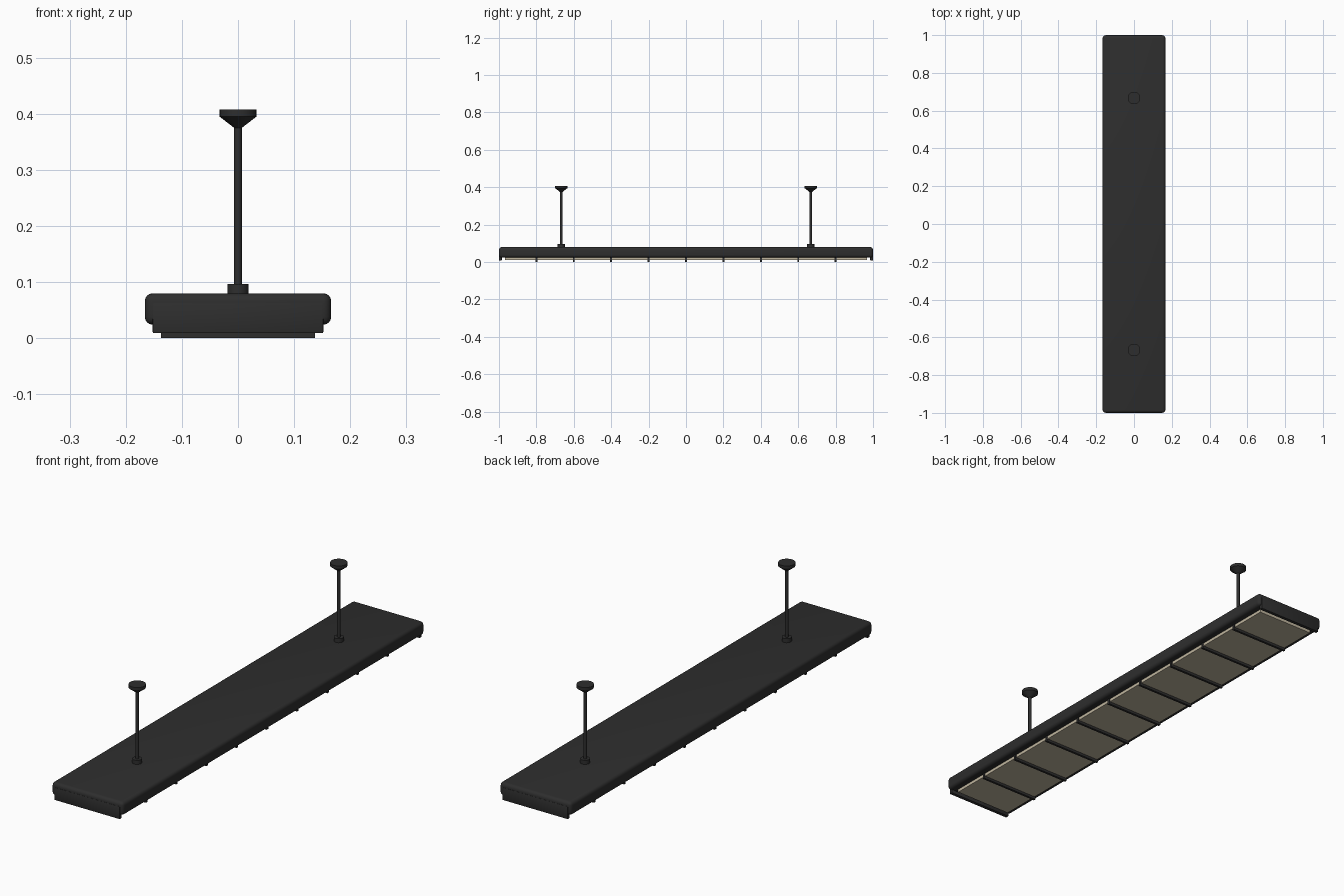
import bpy
import bmesh
from math import cos, sin, tau

cube = bpy.data.objects.get("Cube")
if cube:
    bpy.data.objects.remove(cube, do_unlink=True)


def material(name, colour):
    m = bpy.data.materials.new(name)
    m.use_nodes = True
    m.diffuse_color = colour
    bsdf = m.node_tree.nodes["Principled BSDF"]
    bsdf.inputs["Base Color"].default_value = colour
    bsdf.inputs["Roughness"].default_value = 0.6
    return m


black = material("matte_black", (0.027, 0.027, 0.027, 1))
cream = material("warm_diffuser", (0.52, 0.46, 0.34, 1))


def finish(name, bm, mat):
    bmesh.ops.recalc_face_normals(bm, faces=bm.faces)
    mesh = bpy.data.meshes.new(name)
    bm.to_mesh(mesh)
    bm.free()
    mesh.materials.append(mat)
    obj = bpy.data.objects.new(name, mesh)
    bpy.context.collection.objects.link(obj)
    bpy.ops.object.select_all(action="DESELECT")
    obj.select_set(True)
    bpy.context.view_layer.objects.active = obj
    bpy.ops.object.shade_smooth_by_angle(angle=0.6)
    return obj


def box(name, half_x, y0, y1, z0, z1, mat, bevel=0, segments=3):
    bm = bmesh.new()
    bmesh.ops.create_cube(bm, size=1)
    for v in bm.verts:
        v.co.x *= 2 * half_x
        v.co.y = y0 + (v.co.y + 0.5) * (y1 - y0)
        v.co.z = z0 + (v.co.z + 0.5) * (z1 - z0)
    if bevel:
        bmesh.ops.bevel(bm, geom=bm.edges[:], offset=bevel, segments=segments,
                        profile=0.5, affect="EDGES")
    return finish(name, bm, mat)


def turned(name, y, profile, mat, sides=24):
    """Revolve (radius, z) points about a vertical axis and cap both ends."""
    bm = bmesh.new()
    rings = [[bm.verts.new((r * cos(tau * i / sides), y + r * sin(tau * i / sides), z))
              for i in range(sides)] for r, z in profile]
    for low, high in zip(rings, rings[1:]):
        for i in range(sides):
            j = (i + 1) % sides
            bm.faces.new((low[i], low[j], high[j], high[i]))
    bm.faces.new(rings[0][::-1])
    bm.faces.new(rings[-1])
    return finish(name, bm, mat)


# Long rounded housing
box("housing", 0.166, -0.999, 0.999, 0.024, 0.08, black, 0.014, 4)

# Lips closing each end, and the hanging hardware
for side, label in ((-1, "front"), (1, "back")):
    ys = sorted((side * 0.985, side * 1.0))
    box(label + "_end_lip", 0.152, *ys, 0.009, 0.062, black, 0.002, 2)
    y = side * 0.667
    turned(label + "_collar", y, [(0.019, 0.075), (0.019, 0.097)], black)
    turned(label + "_rod", y, [(0.007, 0.08), (0.007, 0.385)], black, 16)
    turned(label + "_ceiling_cup", y,
           [(0.007, 0.375), (0.033, 0.395), (0.033, 0.408)], black)

# Row of diffuser panels with blades between them
count, end = 10, 0.968
edges = [-end] + [-1 + 0.2 * i for i in range(1, count)] + [end]
for i in range(count):
    box(f"diffuser_{i + 1}", 0.133, edges[i], edges[i + 1], 0.011, 0.03, cream)
for i, y in enumerate(edges[1:-1]):
    box(f"divider_{i + 1}", 0.137, y - 0.005, y + 0.005, 0, 0.03, black)
